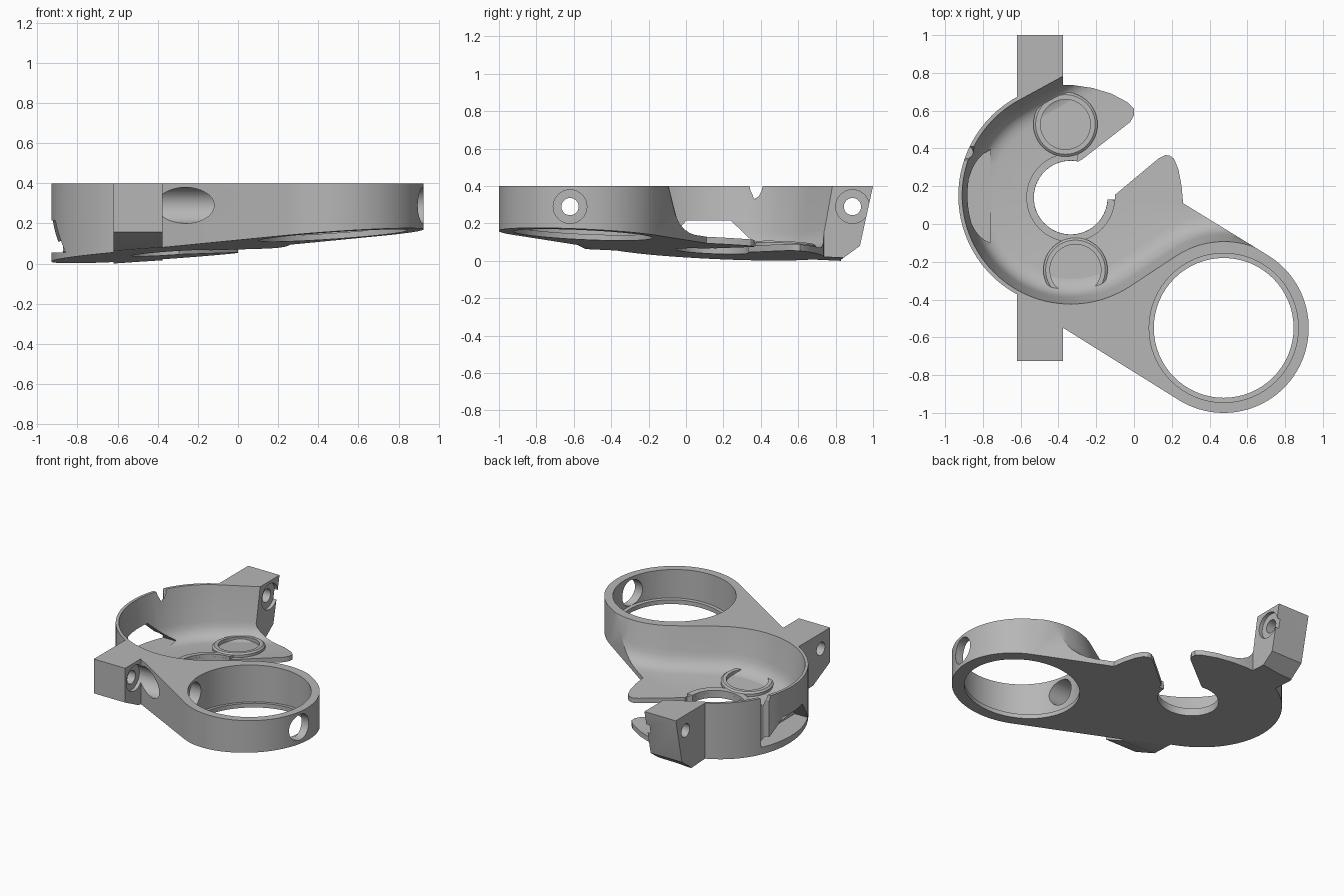
import bpy, bmesh, math
from mathutils import Vector, Matrix

if "Cube" in bpy.data.objects:
    bpy.data.objects.remove(bpy.data.objects["Cube"])

grey = bpy.data.materials.new("satin_grey")
grey.diffuse_color = (0.47, 0.47, 0.47, 1)
grey.use_nodes = True
grey.node_tree.nodes["Principled BSDF"].inputs["Base Color"].default_value = grey.diffuse_color

RING = (0.475, -0.55)     # large ring centre
BOWL = (-0.335, 0.15)     # curved wall centre
HOLE = (-0.335, 0.14)     # open round hole centre
FLOOR = 0.035             # floor thickness


def base(x, y):
    """Height of the tilted underside."""
    return 0.081 + 0.069 * x - 0.046 * y


def arc(c, r, a0, a1, n):
    angs = [math.radians(a0 + (a1 - a0) * i / n) for i in range(n + 1)]
    return [(c[0] + r * math.cos(a), c[1] + r * math.sin(a)) for a in angs]


def loft(name, rings):
    """Closed solid from matching rings of 3D points."""
    bm = bmesh.new()
    rows = [[bm.verts.new(p) for p in ring] for ring in rings]
    n = len(rows[0])
    bm.faces.new(rows[0])
    bm.faces.new(rows[-1])
    for a, b in zip(rows, rows[1:]):
        for i in range(n):
            bm.faces.new((a[i], a[(i + 1) % n], b[(i + 1) % n], b[i]))
    bmesh.ops.recalc_face_normals(bm, faces=bm.faces)
    me = bpy.data.meshes.new(name)
    bm.to_mesh(me)
    bm.free()
    me.materials.append(grey)
    ob = bpy.data.objects.new(name, me)
    bpy.context.collection.objects.link(ob)
    return ob


def tilted(pts, h):
    return [(x, y, base(x, y) + h) for x, y in pts]


def flat(pts, z):
    return [(x, y, z) for x, y in pts]


def along_x(name, yz, x0, x1):
    return loft(name, [[(x, y, z) for y, z in yz] for x in (x0, x1)])


def cut(ob, cutter):
    m = ob.modifiers.new("cut", 'BOOLEAN')
    m.operation, m.solver, m.object = 'DIFFERENCE', 'EXACT', cutter
    bpy.context.view_layer.objects.active = ob
    bpy.ops.object.modifier_apply(modifier=m.name)
    bpy.data.objects.remove(cutter)


def smooth(ob):
    bpy.ops.object.select_all(action='DESELECT')
    ob.select_set(True)
    bpy.context.view_layer.objects.active = ob
    bpy.ops.object.shade_smooth_by_angle(angle=math.radians(28))


# Bracket body: full outline with ring, two fins, open hole and two tabs
outline = arc(RING, 0.45, 238.5, 418.5, 48)
outline += [(0.26, 0.11), (0.252, 0.2), (0.235, 0.29), (0.212, 0.345), (0.19, 0.362),
            (0.165, 0.365), (0.13, 0.347), (-0.10, 0.155), (-0.10, 0.13)]
outline += arc(HOLE, 0.195, -3, -282, 48)
outline += [(-0.27, 0.345), (-0.02, 0.54), (0.0, 0.575), (0.0, 0.61), (-0.035, 0.645),
            (-0.12, 0.69), (-0.22, 0.72), (-0.32, 0.735), (-0.375, 0.737),
            (-0.375, 1.0), (-0.62, 1.0)]
outline += arc(BOWL, 0.595, 118.6, 241.4, 40)
outline += [(-0.62, -0.725), (-0.375, -0.725), (-0.375, -0.55)]
body = loft("bracket_body", [tilted(outline, 0), flat(outline, 0.4)])

# Pocket with drafted wall and filleted foot, following an S curve
R1, R2 = 0.578, 0.452
dx, dy = RING[0] - BOWL[0], RING[1] - BOWL[1]
head = math.degrees(math.atan2(dy, dx) + math.asin((R1 + R2) / math.hypot(dx, dy)))


def s_curve(d):
    bowl = arc(BOWL, R1 - d, 118.6, 270 + head, 56)
    ring = arc(RING, R2 + d, 90 + head, 58.5, 14)
    t = math.radians(28.6)
    start = (bowl[0][0] + 0.5 * math.cos(t), bowl[0][1] + 0.5 * math.sin(t))
    t = math.radians(-31.5)
    end = (ring[-1][0] + 0.5 * math.cos(t), ring[-1][1] + 0.5 * math.sin(t))
    return [start] + bowl + ring + [end, (1.5, 0.3), (0.6, 1.4)]


profile = [(0.04, 0.11), (0.05, 0.075), (0.065, 0.045), (0.09, 0.02), (0.12, 0.006), (0.155, 0)]
levels = [flat(s_curve(0), 0.42)] + [tilted(s_curve(d), FLOOR + h) for d, h in profile]
cut(body, loft("pocket_cutter", levels))

# Ring bore with a narrow ledge at the bottom
for r, h in ((0.37, -0.1), (0.395, 0.03)):
    c = arc(RING, r, 0, 354.375, 63)
    cut(body, loft("bore_cutter", [tilted(c, h), flat(c, 0.5)]))

# Sloped ends and undersides of the tabs
cut(body, along_x("back_tab_cutter", [(1.011, 0.45), (0.93, 0.08), (0.83, 0.007), (0.83, -0.2),
                                      (1.2, -0.2), (1.2, 0.45)], -0.8, -0.3))
cut(body, along_x("front_tab_cutter", [(-0.9, 0.245), (-0.5, 0.045), (-0.5, -0.2),
                                       (-0.9, -0.2)], -0.8, -0.374))

# Window low in the curved wall, and a notch in its top edge
cut(body, along_x("window_cutter", [(-0.13, 0.056), (0.0, 0.215), (0.24, 0.215),
                                    (0.41, 0.052)], -1.2, -0.76))
cut(body, along_x("notch_cutter", [(0.33, 0.45), (0.345, 0.375), (0.36, 0.345), (0.375, 0.337),
                                   (0.39, 0.345), (0.405, 0.375), (0.42, 0.45)], -1.1, -0.74))
groove = arc((-0.885, 0.38), 0.032, 0, 337.5, 15)
cut(body, loft("groove_cutter", [flat(groove, 0.06), flat(groove, 0.5)]))

# Screw holes: wide clearance bore and narrow through hole
for y, x_end in ((-0.62, 1.3), (0.89, -0.2)):
    for r, x0, x1 in ((0.09, -0.4, x_end), (0.046, -0.8, -0.35)):
        cut(body, along_x("screw_cutter", arc((y, 0.29), r, 0, 348.75, 31), x0, x1))
smooth(body)


# Raised round seats on the floor
def seat(name, c, r_out, r_in, h):
    n = 47
    step = 360 / (n + 1)
    o = arc(c, r_out, 0, 360 - step, n)
    top = arc(c, r_out - 0.012, 0, 360 - step, n)
    i = arc(c, r_in, 0, 360 - step, n)
    ob = loft(name, [tilted(o, 0.005), tilted(o, FLOOR + h - 0.01), tilted(top, FLOOR + h)])
    cut(ob, loft("seat_cutter", [tilted(i, FLOOR + 0.003), tilted(i, 0.3)]))
    smooth(ob)


seat("back_seat", (-0.363, 0.527), 0.17, 0.132, 0.028)
seat("front_seat", (-0.31, -0.243), 0.17, 0.135, 0.028)

# Low raised rim around the open hole
rim_pts = arc(HOLE, 0.235, 80, 357, 48) + arc(HOLE, 0.1955, 357, 80, 48)
rim = loft("hole_rim", [tilted(rim_pts, 0.005), tilted(rim_pts, FLOOR + 0.018)])
smooth(rim)
